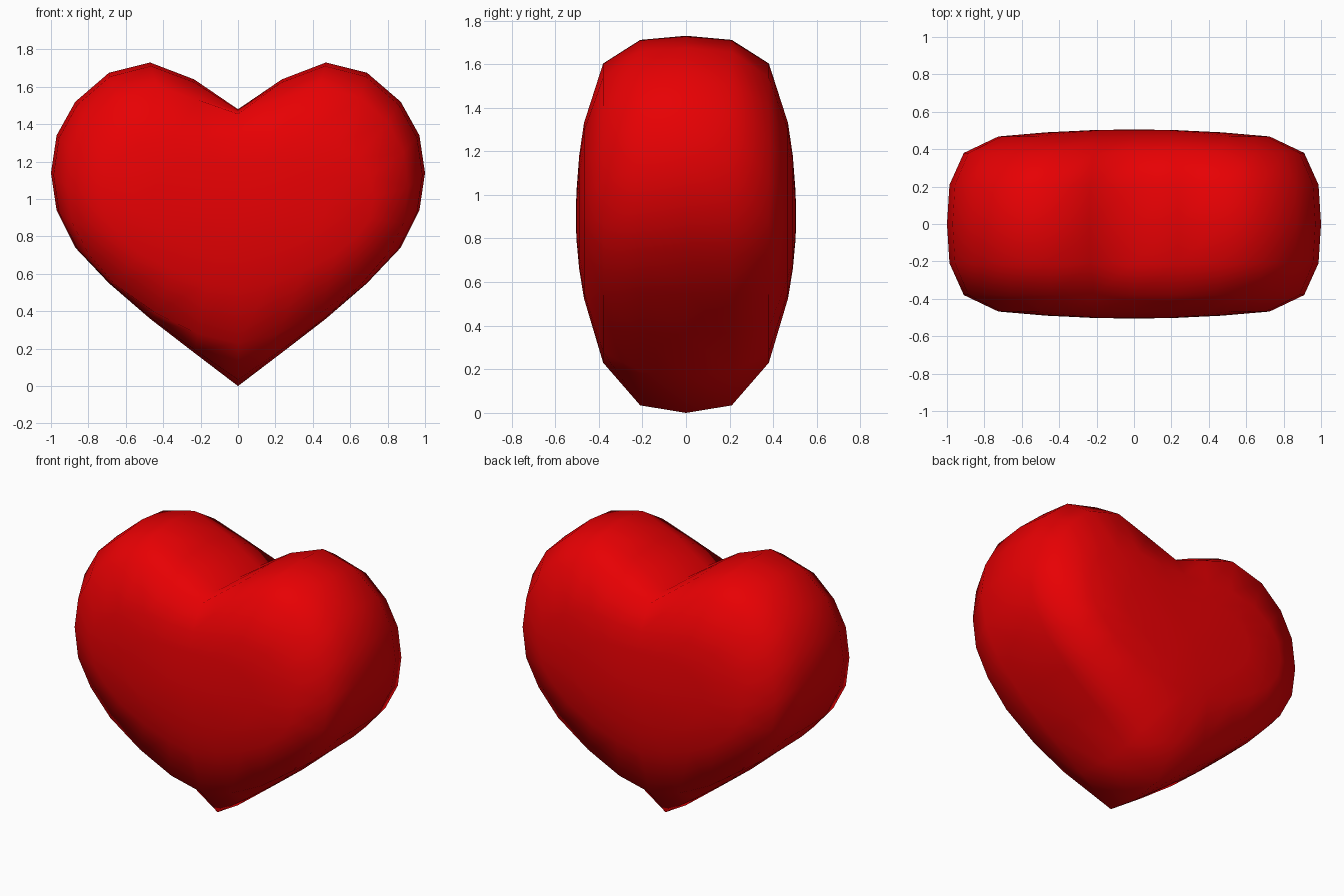
import bpy, bmesh

if "Cube" in bpy.data.objects:
    bpy.data.objects.remove(bpy.data.objects["Cube"])

# Right half of the heart, cleft to tip: middle outline and fuller shoulder outline
MID = [(0, 1.48), (.235, 1.64), (.47, 1.73), (.69, 1.675), (.87, 1.52), (.97, 1.34), (1, 1.14),
       (.97, .94), (.87, .74), (.69, .55), (.47, .36), (.23, .175), (0, 0)]
SHOULDER = [(0, 1.455), (.215, 1.53), (.435, 1.603), (.655, 1.54), (.8, 1.41), (.885, 1.25),
            (.91, 1.06), (.885, .87), (.795, .70), (.655, .54), (.44, .39), (.215, .28), (0, .23)]


def blend(t):
    return [(a + (c - a) * t, b + (d - b) * t) for (a, b), (c, d) in zip(MID, SHOULDER)]


def shrink(w, top, tip, cleft):
    pts = [(x * w / .91, tip + (top - tip) * (z - .23) / 1.373) for x, z in SHOULDER]
    pts[0] = (0, cleft)
    pts[1] = (pts[1][0], (cleft + pts[2][1]) / 2)
    return pts


# Sections by depth, mirrored front to back
RINGS = [(0, MID), (.21, blend(.15)), (.38, SHOULDER), (.468, shrink(.725, 1.33, .525, 1.31)),
         (.49, shrink(.47, 1.18, .66, 1.18)), (.503, shrink(.2, 1.0, .8, 1.01))]
levels = [(-y, p) for y, p in RINGS[:0:-1]] + RINGS

# Heart body: sections lofted front to back, closed by a centre point
bm = bmesh.new()
loops = []
for y, half in levels:
    full = half + [(-x, z) for x, z in half[-2:0:-1]]
    loops.append([bm.verts.new((x, y, z)) for x, z in full])
n = len(loops[0])
for a, b in zip(loops, loops[1:]):
    for i in range(n):
        j = (i + 1) % n
        bm.faces.new((a[i], a[j], b[j], b[i]))
for loop, y in ((loops[0], -.505), (loops[-1], .505)):
    c = bm.verts.new((0, y, .9))
    for i in range(n):
        bm.faces.new((loop[i], loop[(i + 1) % n], c))
bmesh.ops.recalc_face_normals(bm, faces=bm.faces)
for f in bm.faces:
    f.smooth = True
mesh = bpy.data.meshes.new("heart")
bm.to_mesh(mesh)
bm.free()
heart = bpy.data.objects.new("heart", mesh)
bpy.context.collection.objects.link(heart)

# Red finish
red = bpy.data.materials.new("red")
red.diffuse_color = (.8, .0, .001, 1)
red.use_nodes = True
red.node_tree.nodes["Principled BSDF"].inputs["Base Color"].default_value = red.diffuse_color
mesh.materials.append(red)
